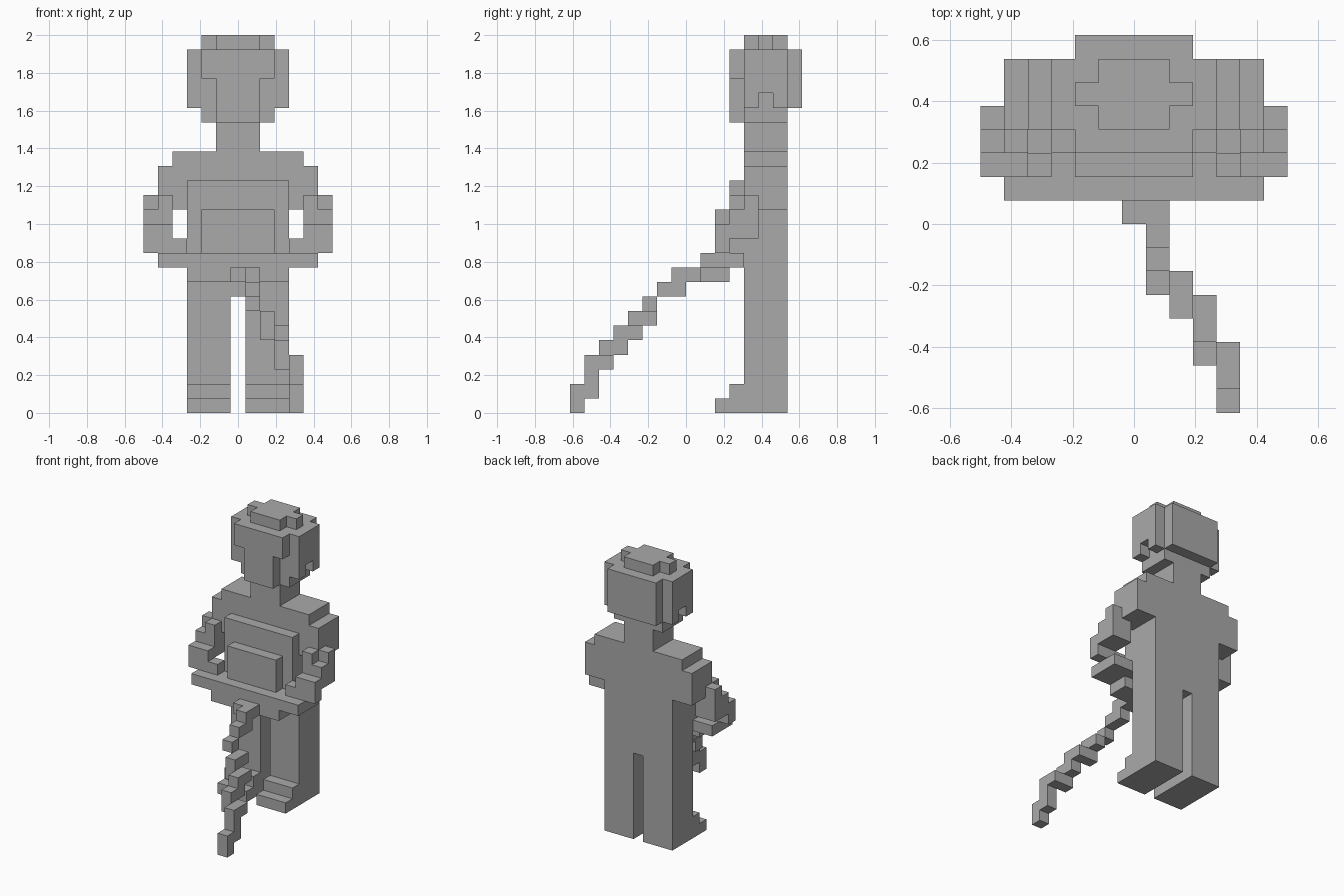
import bpy, bmesh
from mathutils import Vector

if "Cube" in bpy.data.objects:
    bpy.data.objects.remove(bpy.data.objects["Cube"], do_unlink=True)

UNIT = 2 / 26      # edge of one block
WIDTH = 13         # blocks across

grey = bpy.data.materials.new("grey")
grey.use_nodes = True
COLOUR = (0.4, 0.4, 0.4, 1)
grey.diffuse_color = COLOUR
grey.node_tree.nodes["Principled BSDF"].inputs["Base Color"].default_value = COLOUR

parts = {}
owner = {}


def box(part, x, y, z, cut=False):
    """Fill (or clear) a block range; x counts from the -x side."""
    for i in range(*x):
        for j in range(*y):
            for k in range(*z):
                if cut:
                    owner.pop((i, j, k), None)
                else:
                    owner.setdefault((i, j, k), part)


def pair(name, x, y, z, cut=False):
    """The same box on both sides."""
    box("left_" + name, x, y, z, cut)
    box("right_" + name, (WIDTH - x[1], WIDTH - x[0]), y, z, cut)


# legs and stepped feet
pair("leg", (7, 10), (4, 7), (0, 8))
pair("foot", (7, 10), (2, 4), (0, 1))
pair("foot", (7, 10), (3, 4), (1, 2))

# torso, shoulders, neck
box("torso", (3, 10), (4, 7), (8, 17))
box("torso", (2, 11), (4, 7), (17, 18))
box("neck", (5, 8), (4, 7), (18, 20))

# chest, belly and the wide ledge below
box("chest_plate", (3, 10), (3, 4), (11, 16))
box("belly_plate", (4, 9), (2, 3), (11, 14))
box("ledge", (1, 12), (1, 4), (10, 11))
box("ledge", (3, 10), (1, 3), (9, 10))

# arms bent forward, stepping down to the hands
pair("upper_arm", (10, 12), (4, 7), (14, 17))
pair("forearm", (11, 12), (3, 5), (12, 15))
pair("forearm", (12, 13), (4, 5), (12, 15))
pair("forearm", (12, 13), (3, 4), (12, 14))
pair("hand", (11, 13), (2, 3), (11, 13))
pair("hand", (10, 11), (2, 3), (11, 12))

# head with jaw, brow, face, back and crown
box("head", (3, 10), (4, 7), (21, 25))
box("head", (4, 9), (4, 7), (20, 21))
box("head", (4, 9), (7, 8), (21, 25))
box("face", (4, 9), (3, 4), (23, 25))
box("face", (5, 8), (3, 4), (20, 23))
box("crown", (5, 8), (4, 7), (25, 26))
box("crown", (4, 9), (5, 6), (25, 26))
pair("ear_notch", (9 + 0, 10), (5, 6), (21, 22), cut=True)

# stick stepping down to the ground
for x, y, z in [
    ((6, 8), (0, 1), (9, 10)), ((7, 8), (-1, 0), (8, 10)),
    ((7, 8), (-2, -1), (8, 9)), ((7, 8), (-3, -2), (7, 8)),
    ((8, 9), (-3, -2), (6, 7)), ((8, 9), (-4, -3), (5, 7)),
    ((9, 10), (-4, -3), (5, 6)), ((9, 10), (-5, -4), (4, 6)),
    ((9, 10), (-6, -5), (3, 5)), ((10, 11), (-6, -5), (3, 4)),
    ((10, 11), (-7, -6), (1, 4)), ((10, 11), (-8, -7), (0, 2)),
]:
    box("stick", x, y, z)

for cell, part in owner.items():
    parts.setdefault(part, []).append(cell)

# one object per part, made of its exposed faces only
for name, cells in parts.items():
    bm = bmesh.new()
    for cell in cells:
        for axis in range(3):
            for side in (0, 1):
                near = list(cell)
                near[axis] += 2 * side - 1
                if tuple(near) in owner:
                    continue
                u, v = (axis + 1) % 3, (axis + 2) % 3
                corners = []
                for a, b in ((0, 0), (1, 0), (1, 1), (0, 1)):
                    p = Vector(cell)
                    p[axis] += side
                    p[u] += a
                    p[v] += b
                    p.x -= WIDTH / 2
                    corners.append(bm.verts.new(p * UNIT))
                bm.faces.new(corners if side else corners[::-1])
    bmesh.ops.remove_doubles(bm, verts=bm.verts[:], dist=UNIT / 100)
    bmesh.ops.dissolve_limit(bm, angle_limit=0.01, verts=bm.verts[:], edges=bm.edges[:])
    mesh = bpy.data.meshes.new(name)
    bm.to_mesh(mesh)
    bm.free()
    mesh.materials.append(grey)
    bpy.context.collection.objects.link(bpy.data.objects.new(name, mesh))
